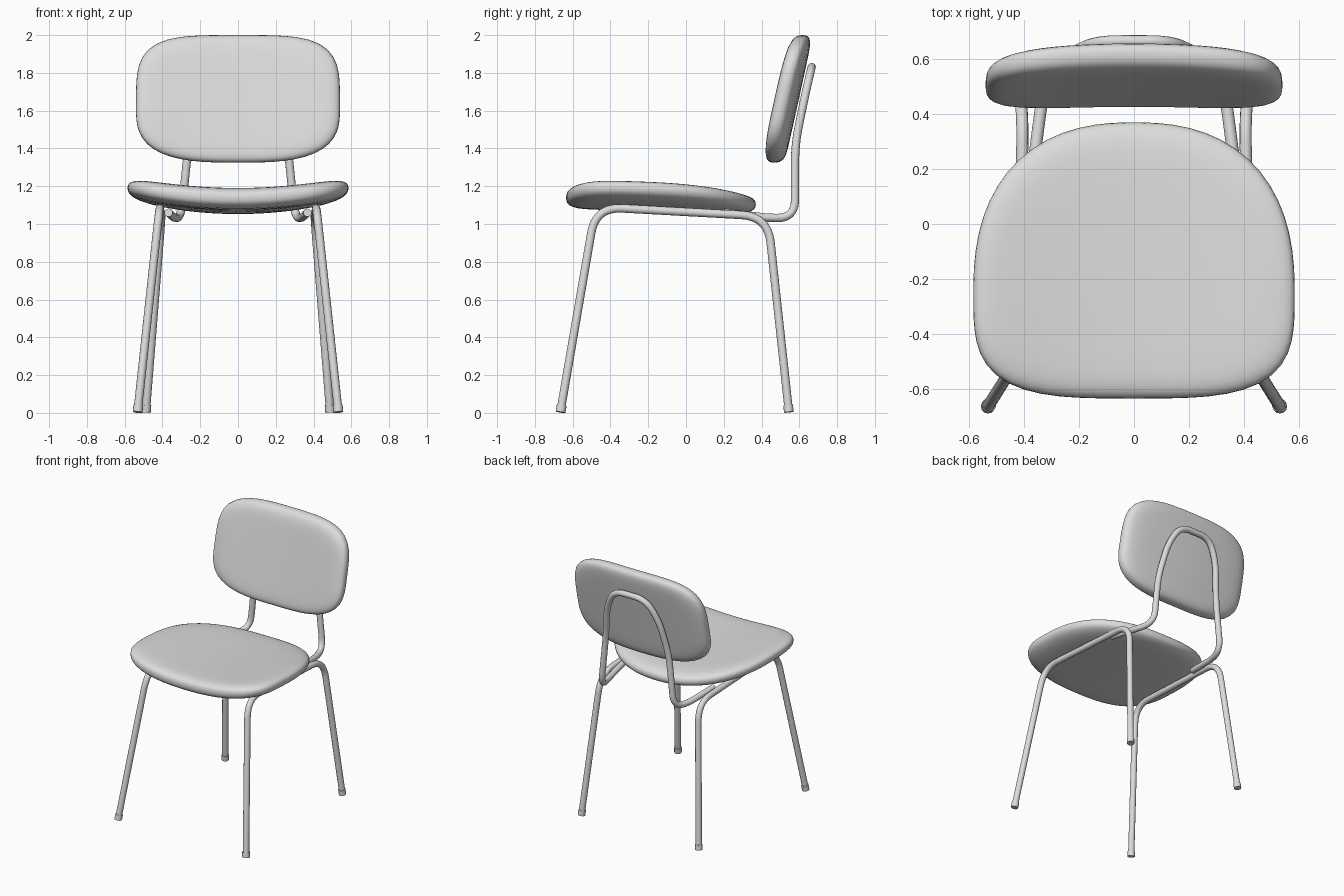
import bpy, bmesh
from math import sin, cos, pi, radians
from mathutils import Vector

cube = bpy.data.objects.get("Cube")
if cube:
    bpy.data.objects.remove(cube, do_unlink=True)

grey = bpy.data.materials.new("light grey")
grey.use_nodes = True
GREY = (0.72, 0.72, 0.72, 1)
grey.diffuse_color = GREY
grey.node_tree.nodes["Principled BSDF"].inputs["Base Color"].default_value = GREY


def finish(obj, angle=50):
    bpy.ops.object.select_all(action="DESELECT")
    obj.select_set(True)
    bpy.context.view_layer.objects.active = obj
    if obj.type == "CURVE":
        bpy.ops.object.convert(target="MESH")
    bpy.ops.object.shade_smooth_by_angle(angle=radians(angle))


def rounded(points, trims, steps=10):
    """Polyline whose inner corners are replaced by smooth arcs."""
    pts = [Vector(p) for p in points]
    path = [pts[0]]
    for i, trim in enumerate(trims, 1):
        c = pts[i]
        a = c + (pts[i - 1] - c).normalized() * trim
        b = c + (pts[i + 1] - c).normalized() * trim
        for k in range(steps + 1):
            t = k / steps
            path.append(a * (1 - t) ** 2 + c * 2 * t * (1 - t) + b * t * t)
    return path + [pts[-1]]


def tube(name, path, radius):
    curve = bpy.data.curves.new(name, "CURVE")
    curve.dimensions = "3D"
    curve.bevel_depth = radius
    curve.bevel_resolution = 4
    curve.use_fill_caps = True
    spline = curve.splines.new("POLY")
    spline.points.add(len(path) - 1)
    for point, co in zip(spline.points, path):
        point.co = (*co, 1)
    curve.materials.append(grey)
    obj = bpy.data.objects.new(name, curve)
    bpy.context.collection.objects.link(obj)
    finish(obj)


def pad(name, half_width, up, down, power, thick, edge, place, sides=64):
    """Cushion: concentric rings of a two-part superellipse, domed on both faces.
    up and down are (extent, exponent); place maps (u, v, height) to space."""
    outline = []
    for k in range(sides):
        a = 2 * pi * (k + 0.5) / sides
        c, s = cos(a), sin(a)
        extent, n = up if s > 0 else down
        r = (abs(c) ** n + abs(s) ** n) ** (-1 / n)
        outline.append((half_width * c * r, extent * s * r))
    scales = [0.2, 0.4, 0.6, 0.75, 0.84, 0.9, 0.94, 0.97, 0.985, 0.996]
    rows = [(s, 1) for s in scales] + [(1, 0)] + [(s, -1) for s in reversed(scales)]
    bm = bmesh.new()
    rings = []
    for s, side in rows:
        h = side * thick * (1 - s ** edge) ** power
        rings.append([bm.verts.new(place(u * s, v * s, h)) for u, v in outline])
    for lower, upper in zip(rings, rings[1:]):
        for k in range(sides):
            j = (k + 1) % sides
            bm.faces.new((lower[k], lower[j], upper[j], upper[k]))
    for ring, h in ((rings[0], thick), (rings[-1], -thick)):
        centre = bm.verts.new(place(0, 0, h))
        for k in range(sides):
            bm.faces.new((ring[k], ring[(k + 1) % sides], centre))
    bmesh.ops.recalc_face_normals(bm, faces=bm.faces)
    mesh = bpy.data.meshes.new(name)
    bm.to_mesh(mesh)
    bm.free()
    mesh.materials.append(grey)
    obj = bpy.data.objects.new(name, mesh)
    bpy.context.collection.objects.link(obj)
    finish(obj, 80)


# Seat cushion: saddle shaped, sloping slightly backwards
def place_seat(u, v, h):
    y = v - 0.25
    return (u, y, 1.138 - 0.035 * (y + 0.63) + 0.065 * (u / 0.585) ** 2 + h)


pad("seat", 0.585, (0.62, 2.4), (0.385, 3.5), 0.42, 0.057, 10, place_seat)


# Backrest cushion: leaning back, sides wrapping slightly forward
def place_back(u, v, h):
    return (u, 0.54 + 0.22 * (v - 0.03) - 0.032 * (u / 0.54) ** 2 - h, 1.62 + v)


pad("backrest", 0.54, (0.38, 4), (0.295, 3), 0.4, 0.055, 12, place_back)

# Side frames with foot caps
for side, s in (("left", 1), ("right", -1)):
    front, rear = Vector((0.532 * s, -0.665, 0)), Vector((0.488 * s, 0.545, 0))
    front_top, rear_top = Vector((0.415 * s, -0.478, 1.09)), Vector((0.405 * s, 0.433, 1.04))
    tube(side + "_leg_frame",
         rounded([front + Vector((0, 0, 0.004)), front_top, rear_top, rear + Vector((0, 0, 0.004))],
                 [0.14, 0.14]), 0.022)
    for end, foot, top in (("front", front, front_top), ("rear", rear, rear_top)):
        axis = (top - foot).normalized()
        tube(f"{side}_{end}_foot_cap", [foot + axis * 0.004, foot + axis * 0.042], 0.026)

# Backrest support: one hooped tube from under the seat
half = [(0.368, 0.2, 1.06), (0.338, 0.43, 1.033), (0.302, 0.577, 1.03),
        (0.262, 0.577, 1.42), (0.215, 0.63, 1.68), (0.13, 0.665, 1.83)]
mirrored = [(-x, y, z) for x, y, z in reversed(half)]
bends = [0.04, 0.1, 0.1, 0.085, 0.085]
tube("backrest_support", rounded(half + mirrored, bends + [0.085] + [0.085] + bends[::-1]
                                 if len(half) > 6 else bends + bends[::-1]), 0.022)
